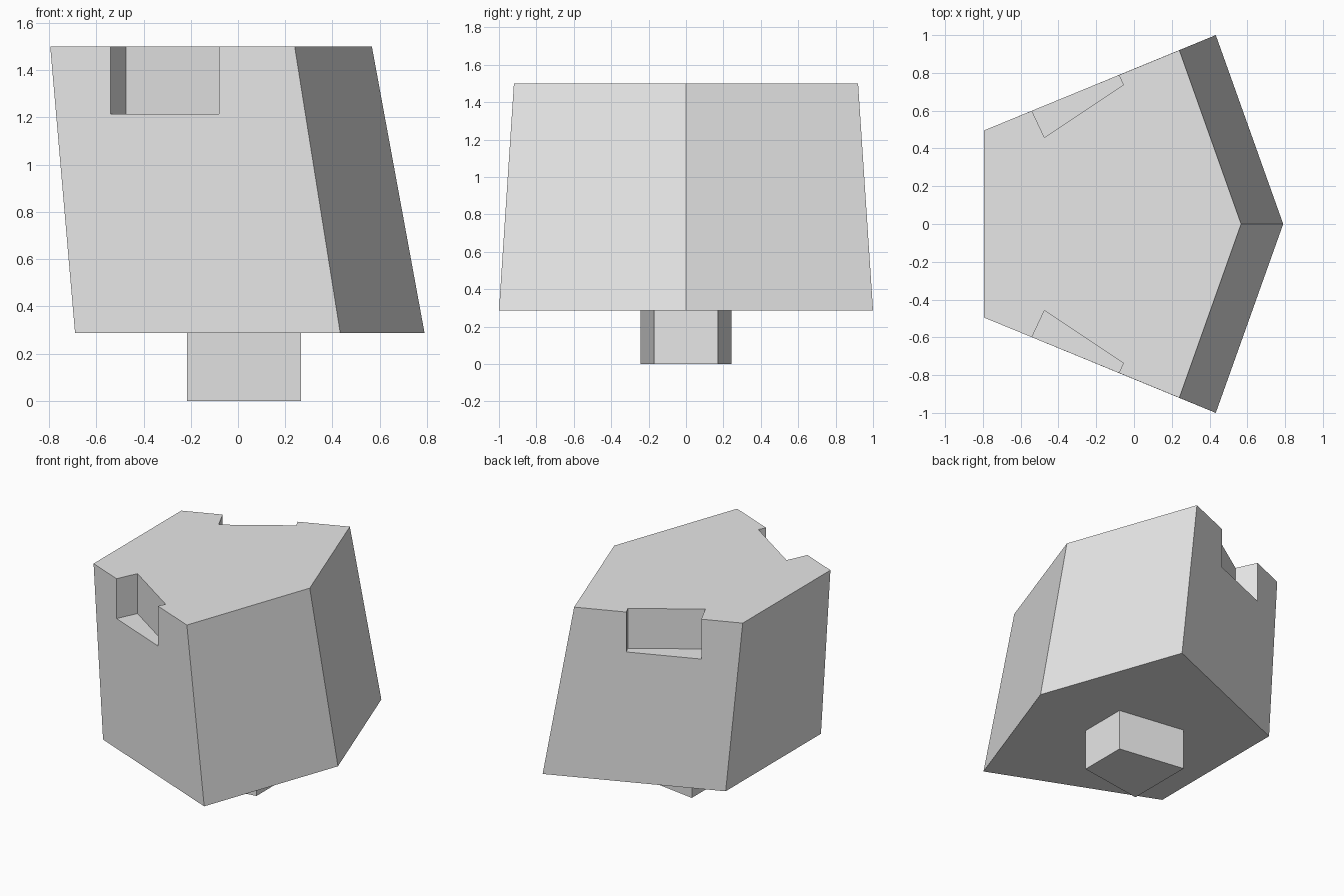
import bpy
import bmesh

cube = bpy.data.objects.get("Cube")
if cube:
    bpy.data.objects.remove(cube, do_unlink=True)

grey = bpy.data.materials.new("light_grey")
grey.use_nodes = True
GREY = (0.8, 0.8, 0.8, 1)
grey.diffuse_color = GREY
grey.node_tree.nodes["Principled BSDF"].inputs["Base Color"].default_value = GREY

BASE_Z, TOP_Z, NOTCH_Z = 0.287, 1.5, 1.215


def loft(name, lower, upper, z0, z1):
    """Solid between two matching outlines."""
    bm = bmesh.new()
    low = [bm.verts.new((x, y, z0)) for x, y in lower]
    high = [bm.verts.new((x, y, z1)) for x, y in upper]
    bm.faces.new(low[::-1])
    bm.faces.new(high)
    n = len(low)
    for i in range(n):
        j = (i + 1) % n
        bm.faces.new((low[i], low[j], high[j], high[i]))
    bmesh.ops.recalc_face_normals(bm, faces=bm.faces)
    mesh = bpy.data.meshes.new(name)
    bm.to_mesh(mesh)
    bm.free()
    mesh.materials.append(grey)
    ob = bpy.data.objects.new(name, mesh)
    bpy.context.collection.objects.link(ob)
    return ob


def mirrored(half):
    """Complete an outline across y = 0, keeping points on the axis single."""
    return half + [(x, -y) for x, y in reversed(half) if y]


# Slanted five-sided body
body = loft("body",
            mirrored([(0.79, 0), (0.433, 1), (-0.69, 0.538)]),
            mirrored([(0.567, 0), (0.24, 0.92), (-0.795, 0.495)]),
            BASE_Z, TOP_Z)

# Wedge notches in the top edge of the front and back faces
notch = [(-0.602, 0.73), (-0.474, 0.458), (-0.056, 0.737), (-0.104, 0.837)]
for side, label in ((-1, "front"), (1, "back")):
    outline = [(x, y * side) for x, y in notch]
    cutter = loft(label + "_notch_cutter", outline, outline, NOTCH_Z, TOP_Z + 0.2)
    cutter.hide_render = True
    cutter.hide_viewport = True
    cut = body.modifiers.new(label + "_notch", "BOOLEAN")
    cut.operation = "DIFFERENCE"
    cut.solver = "EXACT"
    cut.object = cutter

# Apply the cuts and drop the cutters
bpy.context.view_layer.update()
graph = bpy.context.evaluated_depsgraph_get()
carved = bpy.data.meshes.new_from_object(body.evaluated_get(graph))
cutters = [m.object for m in body.modifiers]
body.modifiers.clear()
body.data = carved
for cutter in cutters:
    bpy.data.objects.remove(cutter, do_unlink=True)

# Tapered peg underneath
peg_outline = mirrored([(0.266, 0.171), (-0.216, 0.243)])
loft("peg", peg_outline, peg_outline, 0, BASE_Z)
